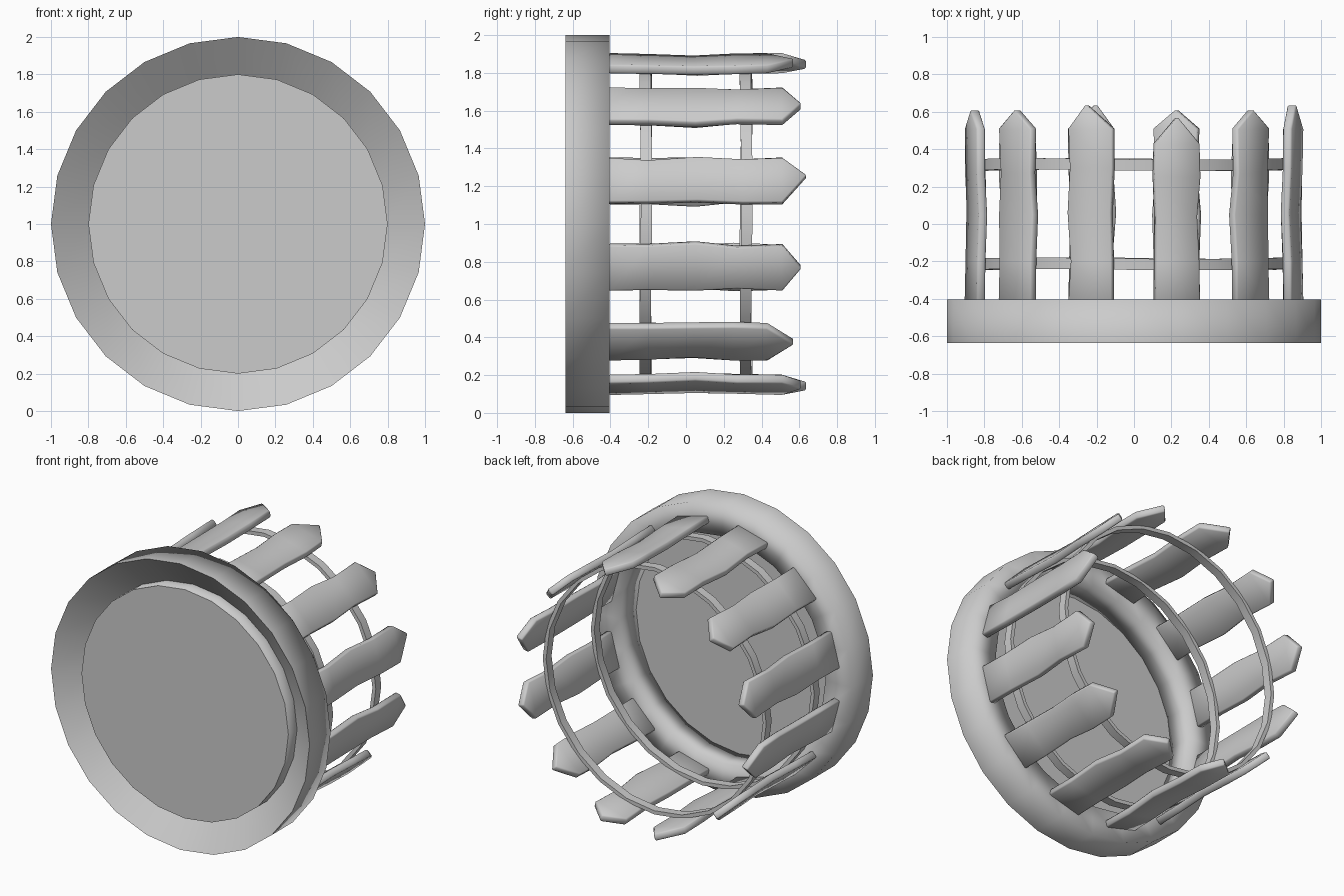
import bpy, bmesh, math
from mathutils import Vector

if "Cube" in bpy.data.objects:
    bpy.data.objects.remove(bpy.data.objects["Cube"])

SEG = 24
CZ = 1.0  # height of the common axis, which runs along y


def polar(r, a, y):
    return Vector((r * math.cos(a), y, CZ + r * math.sin(a)))


def finish(name, bm, angle):
    bmesh.ops.recalc_face_normals(bm, faces=bm.faces[:])
    me = bpy.data.meshes.new(name)
    bm.to_mesh(me)
    bm.free()
    ob = bpy.data.objects.new(name, me)
    bpy.context.collection.objects.link(ob)
    bpy.ops.object.select_all(action='DESELECT')
    ob.select_set(True)
    bpy.context.view_layer.objects.active = ob
    bpy.ops.object.shade_smooth_by_angle(angle=math.radians(angle))
    return ob


def lathe(name, profile, wobble=0.0, angle=100):
    """Closed (radius, y) profile swept round the y axis."""
    bm = bmesh.new()
    rings = []
    for i in range(SEG):
        a = 2 * math.pi * i / SEG
        dy = wobble * math.sin(3 * a + 1)
        rings.append([bm.verts.new(polar(r, a, y + dy)) for r, y in profile])
    n = len(profile)
    for i in range(SEG):
        p, q = rings[i], rings[(i + 1) % SEG]
        for j in range(n):
            k = (j + 1) % n
            bm.faces.new((p[j], p[k], q[k], q[j]))
    return finish(name, bm, angle)


# base ring: front slopes in to a groove around the raised central drum
lathe("base_ring", [(1.0, -0.637), (1.0, -0.405), (0.795, -0.405), (0.795, -0.585),
                    (0.8, -0.585), (0.8, -0.49)])

# panel closing the drum
bm = bmesh.new()
bm.faces.new([bm.verts.new(polar(0.8, 2 * math.pi * i / SEG, -0.586)) for i in range(SEG)])
finish("base_panel", bm, 40)

# two thin hoops joining the pickets
for name, y in (("lower_hoop", -0.213), ("upper_hoop", 0.318)):
    lathe(name, [(0.862, y - 0.03), (0.862, y + 0.03), (0.836, y + 0.03), (0.836, y - 0.03)], 0.004, 40)

# wobbly picket edges: (y, left edge, right edge)
EDGES = [
    [(-0.41, -0.125, 0.125), (-0.2, -0.122, 0.122), (0.05, -0.128, 0.134),
     (0.27, -0.114, 0.112), (0.51, -0.124, 0.122)],
    [(-0.41, -0.122, 0.122), (-0.2, -0.12, 0.11), (0.06, -0.112, 0.13),
     (0.3, -0.124, 0.115), (0.51, -0.124, 0.122)],
    [(-0.41, -0.124, 0.124), (-0.2, -0.122, 0.12), (0.04, -0.112, 0.117),
     (0.25, -0.128, 0.128), (0.43, -0.122, 0.124)],
]
TIPS = [(0.0, 0.612), (0.025, 0.64), (0.0, 0.572)]  # (sideways, y)
BOW = [0.0, -0.004, -0.012, -0.004, 0.0]            # inward sag along the length


def picket(name, a, kind):
    normal = Vector((math.cos(a), 0, math.sin(a)))
    side = Vector((-math.sin(a), 0, math.cos(a)))
    bm = bmesh.new()
    layers = []
    for r in (0.857, 0.906):
        def put(u, y, bow=0.0):
            return bm.verts.new(normal * (r + bow) + side * u + Vector((0, y, CZ)))
        left = [put(e[1], e[0], b) for e, b in zip(EDGES[kind], BOW)]
        right = [put(e[2], e[0], b) for e, b in zip(EDGES[kind], BOW)]
        layers.append((left, right, put(*TIPS[kind])))
    for left, right, tip in layers:
        for i in range(len(left) - 1):
            bm.faces.new((left[i], right[i], right[i + 1], left[i + 1]))
        bm.faces.new((left[-1], right[-1], tip))
    loops = [l + [t] + r[::-1] for l, r, t in layers]
    for i in range(len(loops[0])):
        j = (i + 1) % len(loops[0])
        bm.faces.new((loops[0][i], loops[0][j], loops[1][j], loops[1][i]))
    bmesh.ops.recalc_face_normals(bm, faces=bm.faces[:])
    # softened rim
    sharp = [e for e in bm.edges if e.calc_face_angle() > math.radians(70)]
    bmesh.ops.bevel(bm, geom=sharp, offset=0.008, segments=1, affect='EDGES')
    finish(name, bm, 60)


# twelve pickets round the ring
KINDS = [1, 0, 2, 1, 0, 0, 2, 2, 1, 0, 2, 0]
for i, kind in enumerate(KINDS):
    picket("picket_%02d" % (i + 1), math.radians(15 + 30 * i), kind)
